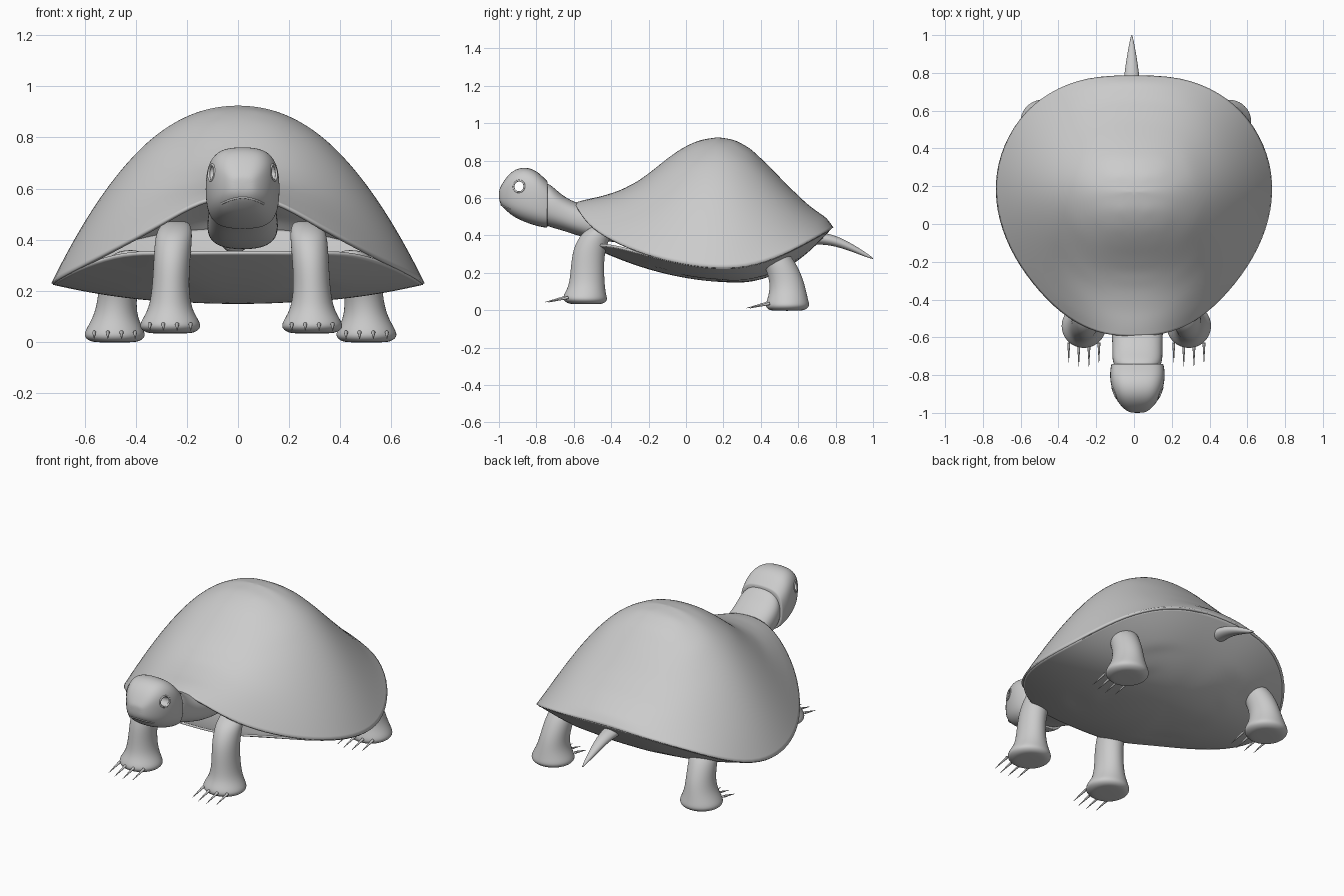
import bpy, bmesh, math
from mathutils import Vector

if "Cube" in bpy.data.objects:
    bpy.data.objects.remove(bpy.data.objects["Cube"])


def make(name, verts, faces, subsurf=2):
    me = bpy.data.meshes.new(name)
    me.from_pydata([tuple(v) for v in verts], [], faces)
    bm = bmesh.new()
    bm.from_mesh(me)
    bmesh.ops.recalc_face_normals(bm, faces=bm.faces)
    bm.to_mesh(me)
    bm.free()
    for p in me.polygons:
        p.use_smooth = True
    ob = bpy.data.objects.new(name, me)
    bpy.context.collection.objects.link(ob)
    m = ob.modifiers.new("smooth", 'SUBSURF')
    m.levels = m.render_levels = subsurf
    return ob


def loft(name, rings, axis='Z', n=2.0, seg=16):
    """rings: (position on axis, centre a, centre b, radius a, radius b); superellipse sections"""
    verts, faces = [], []
    for p, a, b, ra, rb in rings:
        for i in range(seg):
            t = 2 * math.pi * i / seg
            c, s = math.cos(t), math.sin(t)
            u = a + ra * math.copysign(abs(c) ** (2 / n), c)
            v = b + rb * math.copysign(abs(s) ** (2 / n), s)
            verts.append((u, v, p) if axis == 'Z' else (u, p, v))
    for k in range(len(rings) - 1):
        for i in range(seg):
            j = (i + 1) % seg
            faces.append((k * seg + i, k * seg + j, (k + 1) * seg + j, (k + 1) * seg + i))
    last = (len(rings) - 1) * seg
    faces += [tuple(range(seg)), tuple(range(last, last + seg))]
    return make(name, verts, faces)


def interp(table, v, col):
    """linear lookup in rows sorted by column 0"""
    for a, b in zip(table, table[1:]):
        if v <= b[0]:
            f = max(0, (v - a[0]) / (b[0] - a[0]))
            return a[col] + (b[col] - a[col]) * f
    return table[-1][col]


def bowl(name, centre, half_rim, height, thickness, steps=14):
    """surface from a centre point out to a mirrored rim; height(x, y, t, rim_z) gives z"""
    rim = half_rim + [(-x, y, z) for x, y, z in half_rim[-2:0:-1]]
    cx, cy, cz = centre
    n = len(rim)
    verts, faces = [centre], []
    for k in range(1, steps + 1):
        t = k / steps
        for x, y, z in rim:
            px, py = cx + (x - cx) * t, cy + (y - cy) * t
            verts.append((px, py, z if k == steps else height(px, py, t, z)))
    for i in range(n):
        j = (i + 1) % n
        faces.append((0, 1 + i, 1 + j))
        for k in range(steps - 1):
            a, b = 1 + k * n, 1 + (k + 1) * n
            faces.append((a + i, b + i, b + j, a + j))
    ob = make(name, verts, faces, 2)
    sol = ob.modifiers.new("thickness", 'SOLIDIFY')
    sol.thickness, sol.offset = thickness, -1
    return ob


# Carapace: spine profile along y, with rounded cross-sections falling to the rim
rim = [(0, -.595, .583), (.15, -.59, .56), (.31, -.53, .46), (.46, -.41, .378),
       (.61, -.225, .30), (.705, -.03, .25), (.742, .17, .222), (.715, .37, .236),
       (.612, .565, .318), (.455, .70, .395), (.25, .782, .435), (0, .79, .448)]
spine = [(-.595, .587), (-.45, .612), (-.35, .643), (-.25, .695), (-.17, .755), (-.1, .812),
         (-.02, .868), (.07, .91), (.17, .925), (.26, .912), (.35, .862), (.45, .767),
         (.55, .665), (.65, .572), (.72, .522), (.775, .495), (.79, .448)]
edge = [(y, x, z) for x, y, z in rim]


def dome(x, y, t, rim_z):
    w, z0 = interp(edge, y, 1), interp(edge, y, 2)
    u = min(1, abs(x) / max(w, .01))
    power = 2.2 + max(0, -y - .05) * .9 + max(0, y - .4) * 1.2
    return z0 + (interp(spine, y, 1) - z0) * (1 - u ** power)


bowl("carapace", (0, .17, .925), rim, dome, .014, 18)

# Plastron: shallow bowl closing the underside, with a lower lip at the front
lip = [(0, -.52, .345), (.15, -.52, .345), (.30, -.49, .343), (.45, -.40, .345)]
lip += [(x * .99, y * .99, z - .006) for x, y, z in rim[4:]]
bowl("plastron", (0, .28, .148), lip,
     lambda x, y, t, z: .148 + (z - .148) * t ** (2.3 if abs(x) > .3 else 2.0), .012)


# Head and neck, lofted along y from (y, bottom, top, half width)
def long_loft(name, rows, n, x=.018):
    return loft(name, [(y, x, (lo + hi) / 2, w, (hi - lo) / 2) for y, lo, hi, w in rows], 'Y', n, 20)


head = long_loft("head", [(-1.0, .595, .64, .03), (-.992, .565, .66, .055), (-.965, .535, .708, .087),
                          (-.925, .50, .75, .116), (-.87, .473, .768, .138), (-.81, .452, .755, .148),
                          (-.765, .442, .715, .144), (-.742, .44, .692, .139), (-.739, .442, .69, .137)], 2.9)
long_loft("neck", [(-.78, .47, .68, .11), (-.73, .443, .682, .134), (-.68, .432, .628, .134),
                   (-.60, .405, .577, .135), (-.50, .375, .55, .14), (-.36, .36, .53, .14),
                   (-.25, .36, .52, .13)], 2.5)

# Eye sockets cut right through the head, with eyelid rings
bpy.ops.mesh.primitive_cylinder_add(vertices=32, radius=.028, depth=.5, location=(.018, -.893, .662),
                                    rotation=(0, math.pi / 2, 0))
cutter = bpy.context.object
cutter.name = "eye_cutter"
cutter.hide_render = True
cutter.display_type = 'WIRE'
cut = head.modifiers.new("eye_sockets", 'BOOLEAN')
cut.object, cut.operation, cut.solver = cutter, 'DIFFERENCE', 'EXACT'
for s, side in ((1, "right"), (-1, "left")):
    bpy.ops.mesh.primitive_torus_add(major_radius=.031, minor_radius=.005, major_segments=32,
                                     minor_segments=10, location=(.018 + s * .121, -.893, .662))
    lid = bpy.context.object
    lid.name = "eyelid_" + side
    lid.rotation_euler = Vector((s, -.4, .1)).to_track_quat('Z', 'Y').to_euler()
    bpy.ops.object.shade_smooth()

# Mouth line
cu = bpy.data.curves.new("mouth", 'CURVE')
cu.dimensions, cu.bevel_depth = '3D', .004
sp = cu.splines.new('NURBS')
pts = [(-.083, -.937, .54), (-.064, -.966, .55), (-.035, -.985, .56), (0, -.989, .566),
       (.035, -.985, .56), (.064, -.966, .55), (.083, -.937, .54)]
sp.points.add(len(pts) - 1)
for p, (x, y, z) in zip(sp.points, pts):
    p.co = (x + .018, y, z, 1)
sp.use_endpoint_u = True
bpy.context.collection.objects.link(bpy.data.objects.new("mouth", cu))


# Legs: columns flaring to round feet, each with four claws
def leg(name, s, mid, rows, front_y, foot_x, z):
    loft(name, [(h, mid + s * cx, cy, rx, ry) for h, cx, cy, rx, ry in rows])
    for i, dx in enumerate((-.08, -.027, .027, .08)):
        base = Vector((mid + s * foot_x + dx, front_y + 3.6 * dx * dx, z))
        tip = base + Vector((0, -.105, -.025))
        bpy.ops.mesh.primitive_cone_add(vertices=12, radius1=.008, radius2=.001,
                                        depth=(tip - base).length, location=(base + tip) / 2)
        ob = bpy.context.object
        ob.name = f"{name}_claw_{i + 1}"
        ob.rotation_euler = (tip - base).to_track_quat('Z', 'Y').to_euler()
        bpy.ops.object.shade_smooth_by_angle()


front = [(.032, .278, -.535, .07, .07), (.036, .278, -.535, .10, .10), (.056, .278, -.54, .126, .124),
         (.085, .278, -.54, .114, .115), (.13, .278, -.53, .085, .098), (.21, .277, -.528, .073, .091),
         (.31, .272, -.522, .073, .088), (.38, .267, -.495, .074, .086), (.43, .262, -.46, .072, .08),
         (.465, .255, -.40, .055, .065), (.472, .25, -.38, .03, .04)]
back = [(-.003, .493, .54, .07, .07), (.001, .493, .54, .10, .10), (.021, .493, .543, .126, .122),
        (.05, .493, .543, .114, .114), (.10, .49, .545, .087, .10), (.16, .484, .537, .078, .093),
        (.22, .478, .515, .078, .09), (.28, .47, .485, .078, .087), (.33, .45, .45, .07, .075),
        (.36, .43, .41, .04, .05)]
for s, side in ((1, "right"), (-1, "left")):
    leg("front_leg_" + side, s, .0125, front, -.652, .278, .068)
    leg("back_leg_" + side, s, .010, back, .425, .493, .036)

# Tail: tapering, curving down
long_loft("tail", [(.52, .34, .44, .06), (.64, .352, .428, .052), (.74, .352, .415, .046),
                   (.82, .336, .393, .036), (.90, .308, .348, .024), (.96, .285, .31, .012),
                   (.997, .274, .282, .004), (1.0, .274, .279, .002)], 2, -.012)
